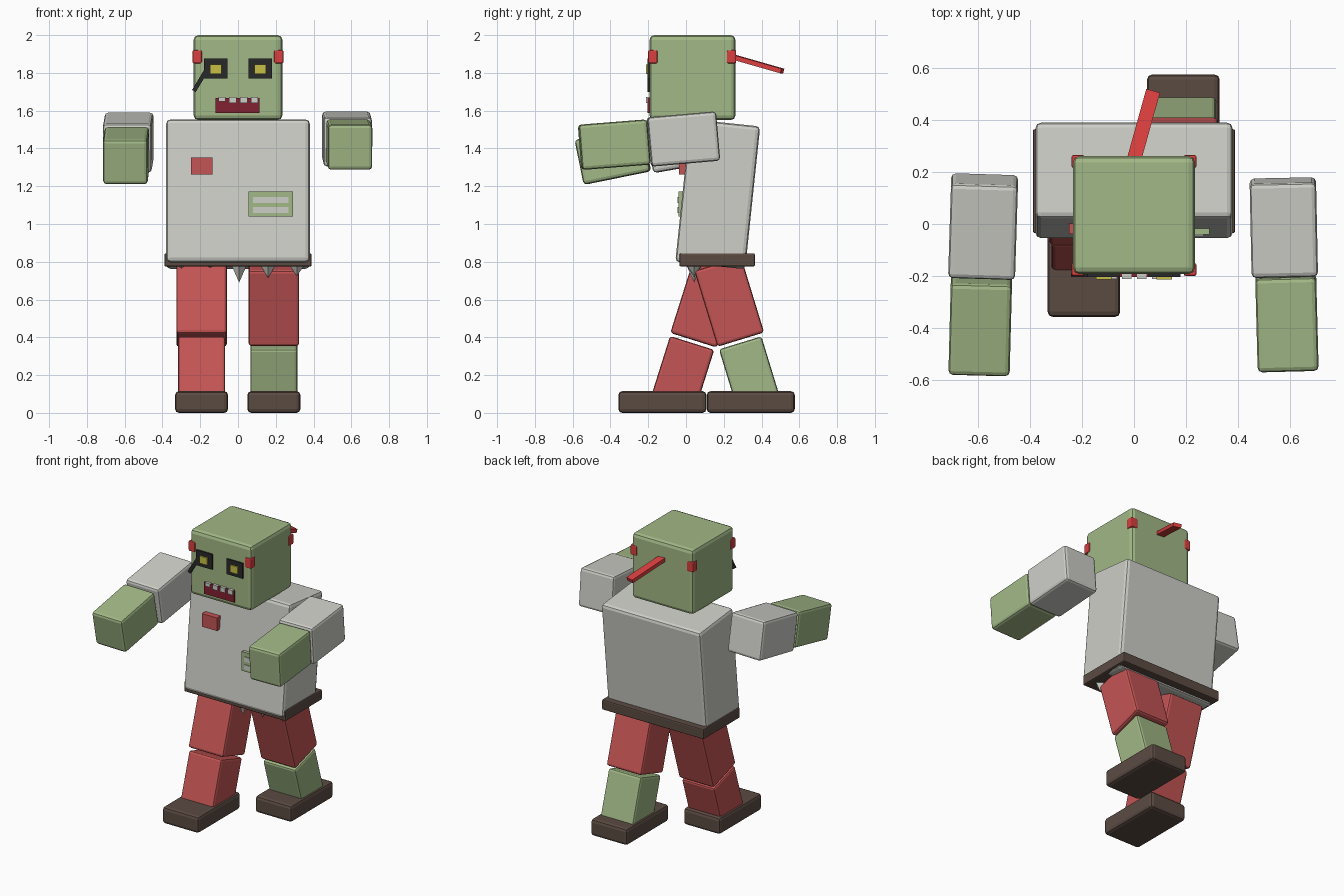
import bpy, bmesh, math
from mathutils import Matrix, Vector, Euler

if "Cube" in bpy.data.objects:
    bpy.data.objects.remove(bpy.data.objects["Cube"])


def mat(name, r, g, b):
    m = bpy.data.materials.new(name)
    m.diffuse_color = (r, g, b, 1)
    m.use_nodes = True
    m.node_tree.nodes["Principled BSDF"].inputs["Base Color"].default_value = m.diffuse_color
    return m


GREEN = mat("skin green", 0.36, 0.48, 0.24)
GREY = mat("shirt grey", 0.62, 0.62, 0.58)
RED = mat("trouser red", 0.56, 0.09, 0.09)
BAND = mat("band red", 0.70, 0.05, 0.05)
BROWN = mat("leather brown", 0.105, 0.07, 0.055)
BLACK = mat("soot black", 0.022, 0.022, 0.022)
YELLOW = mat("eye yellow", 0.58, 0.52, 0.06)
MAROON = mat("mouth maroon", 0.22, 0.015, 0.03)


def finish(bm, name, material):
    me = bpy.data.meshes.new(name)
    bm.to_mesh(me)
    bm.free()
    me.materials.append(material)
    ob = bpy.data.objects.new(name, me)
    bpy.context.scene.collection.objects.link(ob)
    return ob


def box(name, center, size, material, rot=(0, 0, 0), bevel=0.0):
    """Bevelled box, rotation in degrees about its centre."""
    bm = bmesh.new()
    bmesh.ops.create_cube(bm, size=1, matrix=Matrix.Diagonal((*size, 1)))
    if bevel:
        bmesh.ops.bevel(bm, geom=bm.edges[:], offset=bevel, segments=2,
                        profile=0.5, affect='EDGES')
    ob = finish(bm, name, material)
    ob.location = center
    ob.rotation_euler = Euler([math.radians(a) for a in rot])
    return ob


def span(name, x, y, z, material, bevel=0.0):
    """Axis-aligned box given as ranges."""
    c = [(a + b) / 2 for a, b in (x, y, z)]
    s = [b - a for a, b in (x, y, z)]
    return box(name, c, s, material, bevel=bevel)


# Head
span("head", (-0.235, 0.235), (-0.193, 0.262), (1.55, 2.0), GREEN, 0.025)

# Headband knots on the four head corners
for sx in (-1, 1):
    for tag, y in (("front", -0.175), ("back", 0.241)):
        box(f"band_{tag}_{'right' if sx > 0 else 'left'}", (sx * 0.216, y, 1.885),
            (0.05, 0.05, 0.07), BAND, bevel=0.008)

# Headband tail trailing backwards
a, b = Vector((-0.005, 0.23, 1.89)), Vector((0.073, 0.51, 1.81))
tail = box("band_tail", (a + b) / 2, (0.055, (b - a).length, 0.025), BAND)
d = b - a
tail.rotation_euler = (math.atan2(d.z, math.hypot(d.x, d.y)), 0, math.atan2(-d.x, d.y))

# Eyes with dark sockets
for tag, s in (("left", -1), ("right", 1)):
    span(f"eye_socket_{tag}", (s * 0.117 - 0.062, s * 0.117 + 0.062),
         (-0.204, -0.18), (1.77, 1.875), BLACK)
    span(f"eye_{tag}", (s * 0.117 - 0.03, s * 0.117 + 0.03),
         (-0.213, -0.19), (1.795, 1.845), YELLOW)

# Scar below the left eye
box("scar", (-0.2, -0.197, 1.76), (0.022, 0.014, 0.13), BLACK, (0, 31, 0))

# Mouth and teeth
span("mouth", (-0.118, 0.114), (-0.204, -0.18), (1.588, 1.668), MAROON)
for i, x in enumerate((-0.085, -0.028, 0.03, 0.088)):
    low = 1.648 if i == 0 else 1.64
    span(f"tooth_{i}", (x - 0.019, x + 0.019), (-0.212, -0.19), (low, 1.672), GREY)

# Torso leaning back, and belt
box("torso", (0, 0.168, 1.158), (0.76, 0.372, 0.76), GREY, (-6, 0, 0), 0.022)
span("belt", (-0.39, 0.39), (-0.035, 0.365), (0.775, 0.845), BROWN, 0.008)

# Chest patch and exposed ribs
span("chest_patch", (-0.25, -0.135), (-0.038, 0.03), (1.262, 1.352), RED)
span("rib_plate", (0.056, 0.29), (-0.04, 0.02), (1.04, 1.172), GREEN)
for i, z in enumerate((1.073, 1.127)):
    span(f"rib_{i}", (0.08, 0.268), (-0.046, 0.0), (z - 0.016, z + 0.016), GREY)

# Torn shirt points under the belt
for i, tip in enumerate((0.75, 0.757, 0.69, 0.715, 0.725)):
    bm = bmesh.new()
    top = 0.785
    bmesh.ops.create_cone(bm, cap_ends=True, segments=4, radius1=0.0, radius2=0.042,
                          depth=top - tip)
    bmesh.ops.remove_doubles(bm, verts=bm.verts[:], dist=1e-5)
    ob = finish(bm, f"torn_hem_{i}", GREY)
    ob.location = (-0.3 + 0.153 * i, 0.043, (top + tip) / 2)

# Striding legs: side, x centre, lean, upper, lower, shin depth, shin colour, foot
for tag, x, lean, up, low, depth, shin, foot in (
        ("left", -0.193, -17.5, (0.103, 0.585), (-0.017, 0.213), 0.245, RED, -0.125),
        ("right", 0.19, 17, (0.229, 0.589), (0.335, 0.213), 0.235, GREEN, 0.343)):
    box(f"thigh_{tag}", (x, *up), (0.267, 0.258, 0.42), RED, (lean, 0, 0), 0.015)
    box(f"shin_{tag}", (x, *low), (0.25, depth, 0.33), shin, (lean, 0, 0), 0.015)
    box(f"foot_{tag}", (x, foot, 0.0575), (0.28, 0.466, 0.115), BROWN, bevel=0.02)

# Outstretched arms
box("sleeve_right", (0.577, -0.014, 1.45), (0.256, 0.365, 0.262), GREY, (5, 0, 1.2), 0.018)
box("forearm_right", (0.589, -0.38, 1.42), (0.235, 0.363, 0.24), GREEN, (4.5, 0, 1.5), 0.018)
box("sleeve_left", (-0.581, -0.01, 1.431), (0.258, 0.37, 0.262), GREY, (10, 0, -1.8), 0.018)
box("forearm_left", (-0.592, -0.387, 1.362), (0.236, 0.36, 0.242), GREEN, (11.5, 0, -1.5), 0.018)
